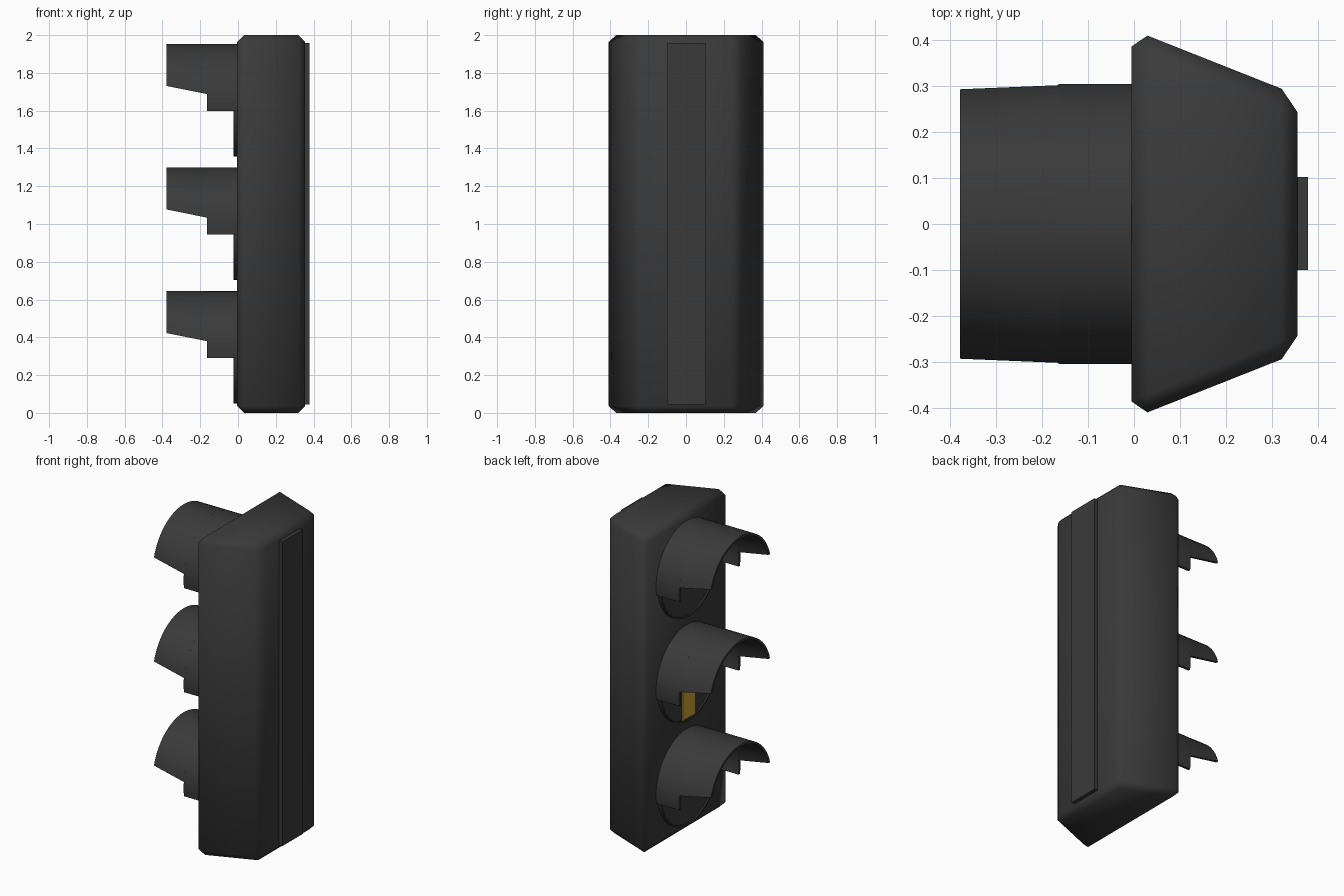
import bpy, bmesh
from math import asin, sin, cos, pi

cube = bpy.data.objects.get("Cube")
if cube:
    bpy.data.objects.remove(cube, do_unlink=True)


def material(name, rgb):
    m = bpy.data.materials.new(name)
    m.use_nodes = True
    m.diffuse_color = (*rgb, 1)
    m.node_tree.nodes["Principled BSDF"].inputs["Base Color"].default_value = (*rgb, 1)
    return m


DARK = material("charcoal", (0.042, 0.042, 0.042))
AMBER = material("signal amber", (0.6, 0.37, 0.035))


def finish(bm, name, mat, smooth=True):
    bmesh.ops.recalc_face_normals(bm, faces=bm.faces)
    mesh = bpy.data.meshes.new(name)
    bm.to_mesh(mesh)
    bm.free()
    mesh.materials.append(mat)
    obj = bpy.data.objects.new(name, mesh)
    bpy.context.collection.objects.link(obj)
    if smooth:
        bpy.ops.object.select_all(action="DESELECT")
        obj.select_set(True)
        bpy.context.view_layer.objects.active = obj
        bpy.ops.object.shade_smooth_by_angle(angle=0.8)


def loft(bm, first, second):
    """Solid between two matching closed outlines."""
    a = [bm.verts.new(p) for p in first]
    b = [bm.verts.new(p) for p in second]
    bm.faces.new(a)
    bm.faces.new(b[::-1])
    for i in range(len(a)):
        j = (i + 1) % len(a)
        bm.faces.new((a[i], b[i], b[j], a[j]))


def box(name, mat, x, y, z):
    bm = bmesh.new()
    rect = [(y[0], z[0]), (y[1], z[0]), (y[1], z[1]), (y[0], z[1])]
    loft(bm, [(x[0], *p) for p in rect], [(x[1], *p) for p in rect])
    finish(bm, name, mat, False)


def circle(x, r, cz, n=48):
    return [(x, r * cos(2 * pi * i / n), cz + r * sin(2 * pi * i / n)) for i in range(n)]


def visor_section(x, low, cz, n=32, r=0.305, wall=0.015):
    """Closed arch outline whose feet end at height low above the lamp centre."""
    def arc(rad):
        a = asin(low / rad)
        angles = [a + (pi - 2 * a) * i / n for i in range(n + 1)]
        return [(x, rad * cos(t), cz + rad * sin(t)) for t in angles]
    return arc(r) + arc(r - wall)[::-1]


# Housing: tapered box with chamfered, softly shaded edges
bm = bmesh.new()
plan = [(-0.005, -0.424), (0.356, -0.281), (0.356, 0.281), (-0.005, 0.424)]
loft(bm, [(*p, 0) for p in plan], [(*p, 2) for p in plan])
bmesh.ops.bevel(bm, geom=bm.edges[:], offset=0.037, segments=1, affect="EDGES")
finish(bm, "housing", DARK)

# Mounting strip on the rear
box("mounting_strip", DARK, (0.35, 0.379), (-0.1, 0.102), (0.045, 1.957))

# Three lamps, each with rim, lens, visor and bar
for label, cz, upright in (("lower", 0.34, False),
                           ("middle", 0.994, True),
                           ("upper", 1.648, False)):
    bm = bmesh.new()
    loops = [[bm.verts.new(p) for p in circle(x, r, cz)]
             for x, r in ((0.01, 0.29), (-0.025, 0.29), (-0.025, 0.28), (0.01, 0.28))]
    for a, b in zip(loops, loops[1:] + loops[:1]):
        for i in range(len(a)):
            j = (i + 1) % len(a)
            bm.faces.new((a[i], a[j], b[j], b[i]))
    finish(bm, label + "_rim", DARK)

    bm = bmesh.new()
    loft(bm, circle(0.01, 0.282, cz), circle(-0.016, 0.282, cz))
    finish(bm, label + "_lens", DARK)

    bm = bmesh.new()
    loft(bm, visor_section(0.005, -0.05, cz), visor_section(-0.165, -0.05, cz))
    loft(bm, visor_section(-0.165, 0.04, cz), visor_section(-0.379, 0.083, cz))
    finish(bm, label + "_visor", DARK)

    hy, hz = (0.0625, 0.272) if upright else (0.272, 0.0625)
    box(label + "_signal_bar", AMBER, (-0.022, -0.015), (-hy, hy), (cz - hz, cz + hz))
